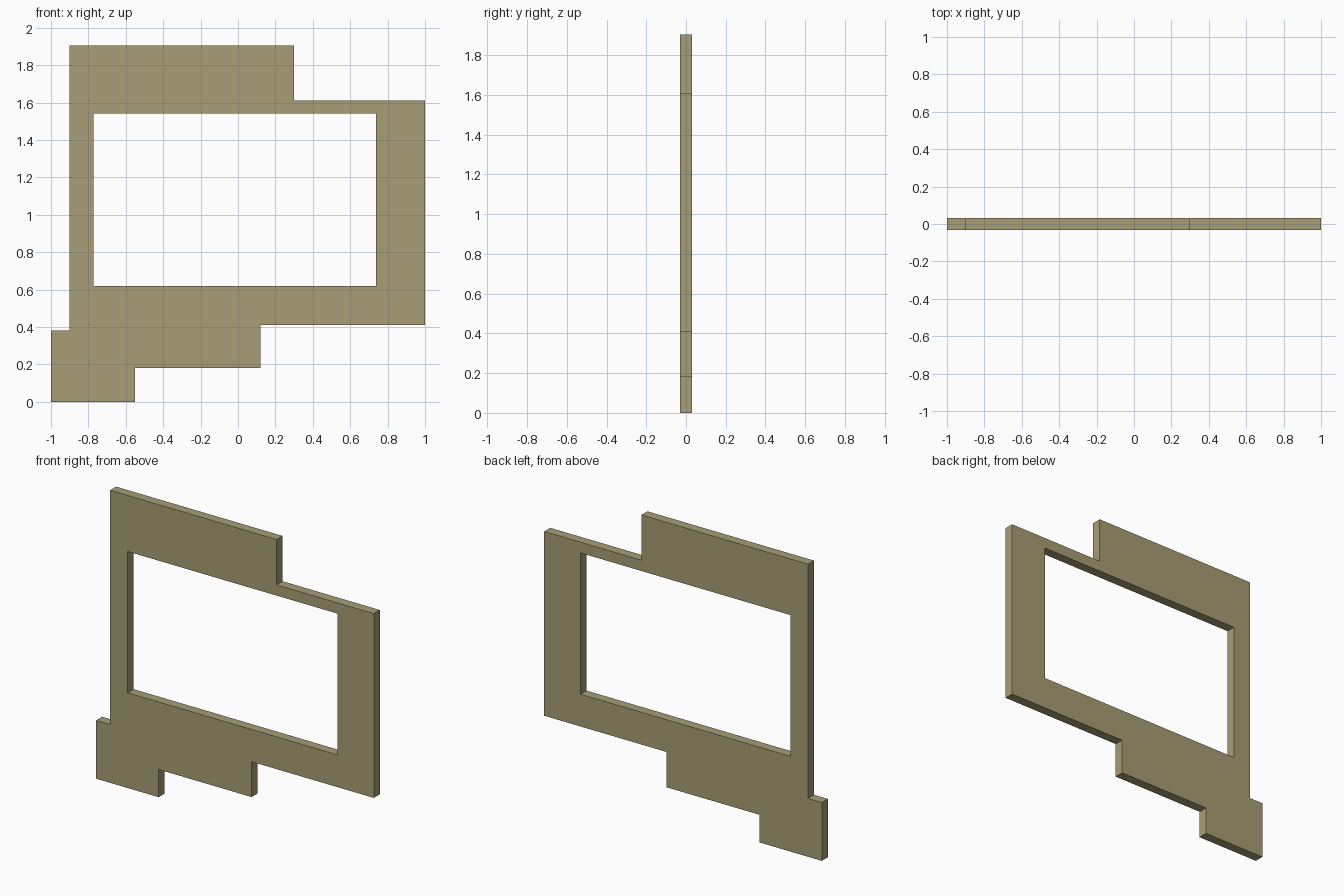
import bpy, bmesh

if "Cube" in bpy.data.objects:
    bpy.data.objects.remove(bpy.data.objects["Cube"])

THICKNESS = 0.062

# Stepped outer outline and rectangular opening, as (x, z)
OUTLINE = [(-1, 0), (-0.55, 0), (-0.55, 0.18), (0.12, 0.18), (0.12, 0.41), (1, 0.41),
           (1, 1.61), (0.3, 1.61), (0.3, 1.905), (-0.9, 1.905), (-0.9, 0.38), (-1, 0.38)]
OPENING = [(-0.773, 0.62), (0.738, 0.62), (0.738, 1.54), (-0.773, 1.54)]


def add_loop(bm, points):
    verts = [bm.verts.new((x, 0, z)) for x, z in points]
    return [bm.edges.new((a, b)) for a, b in zip(verts, verts[1:] + verts[:1])]


# Flat sheet with the opening left empty
bm = bmesh.new()
edges = add_loop(bm, OUTLINE) + add_loop(bm, OPENING)
bmesh.ops.triangle_fill(bm, edges=edges, use_beauty=True, normal=(0, -1, 0))
bmesh.ops.recalc_face_normals(bm, faces=bm.faces[:])
mesh = bpy.data.meshes.new("stepped_frame_panel")
bm.to_mesh(mesh)
bm.free()

panel = bpy.data.objects.new("stepped_frame_panel", mesh)
bpy.context.collection.objects.link(panel)

# Even thickness to both sides of y = 0
solid = panel.modifiers.new("thickness", 'SOLIDIFY')
solid.thickness = THICKNESS
solid.offset = 0

# Olive tan colour
mat = bpy.data.materials.new("olive_tan")
mat.diffuse_color = (0.39, 0.34, 0.18, 1)
mat.use_nodes = True
mat.node_tree.nodes["Principled BSDF"].inputs["Base Color"].default_value = mat.diffuse_color
mesh.materials.append(mat)
